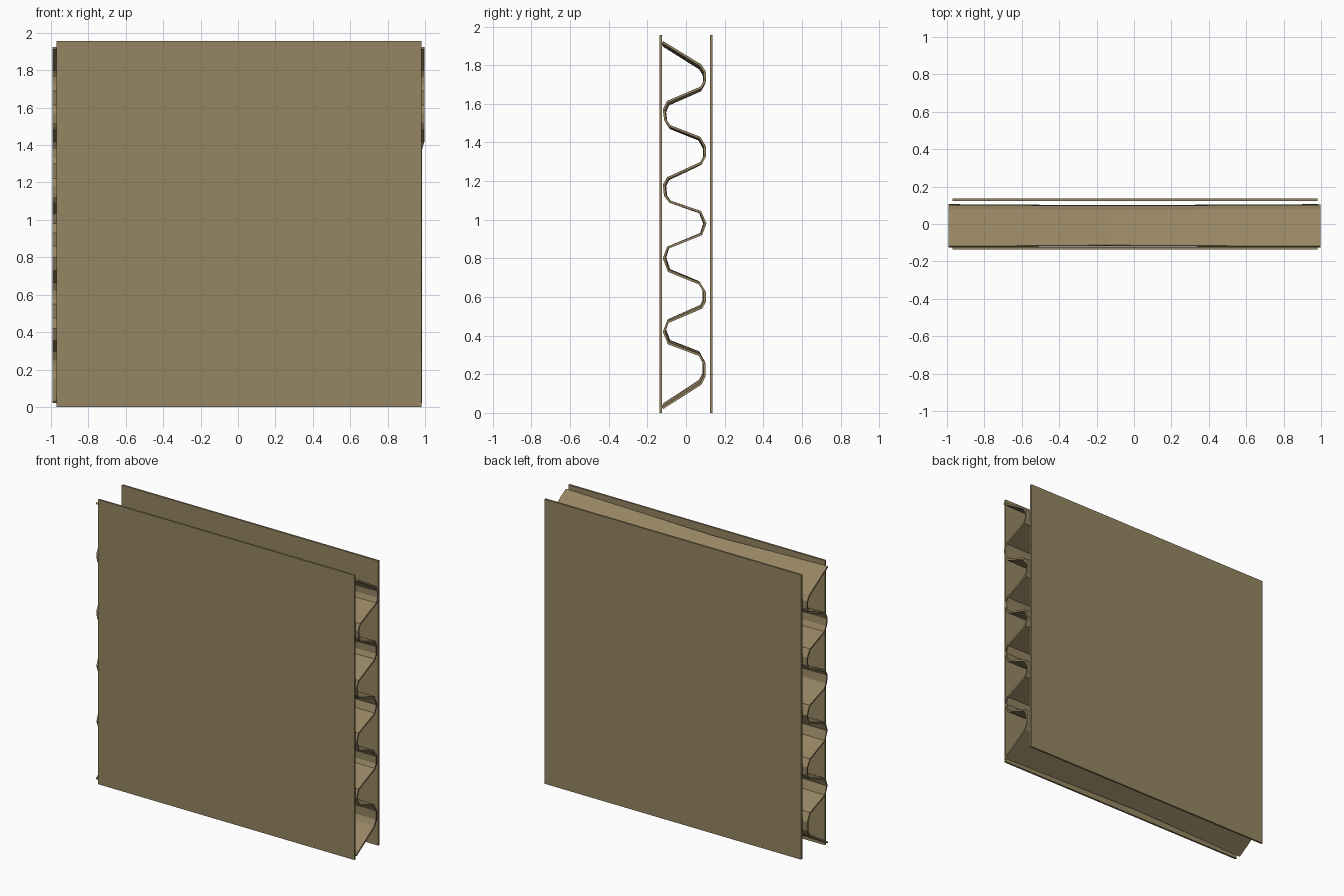
import bpy, bmesh
from mathutils import Vector

if "Cube" in bpy.data.objects:
    bpy.data.objects.remove(bpy.data.objects["Cube"])

card = bpy.data.materials.new("cardboard brown")
card.diffuse_color = (0.305, 0.235, 0.125, 1)
card.use_nodes = True
card.node_tree.nodes["Principled BSDF"].inputs["Base Color"].default_value = card.diffuse_color


def finish(name, bm):
    bmesh.ops.recalc_face_normals(bm, faces=bm.faces)
    mesh = bpy.data.meshes.new(name)
    bm.to_mesh(mesh)
    bm.free()
    mesh.materials.append(card)
    obj = bpy.data.objects.new(name, mesh)
    bpy.context.collection.objects.link(obj)
    return obj


def liner(name, y):
    bm = bmesh.new()
    bmesh.ops.create_cube(bm, size=1)
    for v in bm.verts:
        v.co = (v.co.x * 1.95 + 0.005, v.co.y * 0.013 + y, v.co.z * 1.956 + 0.978)
    return finish(name, bm)


# Flat outer sheets
liner("front_liner", -0.1295)
liner("back_liner", 0.1295)

# Centre line of the fluted sheet, (y, z) from top to bottom
path = [(-.122, 1.92), (.075, 1.80), (.097, 1.765), (.098, 1.72), (.08, 1.685),
        (-.095, 1.61), (-.114, 1.57), (-.108, 1.52), (-.085, 1.485),
        (.07, 1.425), (.097, 1.38), (.098, 1.33), (.08, 1.295),
        (-.095, 1.215), (-.114, 1.18), (-.108, 1.125), (-.085, 1.095),
        (.075, 1.04), (.10, .98), (.08, .925),
        (-.095, .855), (-.114, .80), (-.09, .735),
        (.07, .67), (.097, .625), (.097, .575), (.08, .545),
        (-.095, .47), (-.114, .42), (-.09, .36),
        (.07, .30), (.096, .25), (.096, .19), (.075, .15), (-.122, .025)]


def outline(half):
    """Closed ribbon profile around the centre line."""
    pts = [Vector(p) for p in path]
    sides = ([], [])
    for i, p in enumerate(pts):
        d = (pts[min(i + 1, len(pts) - 1)] - pts[max(i - 1, 0)]).normalized()
        n = Vector((-d.y, d.x)) * half
        sides[0].append(p + n)
        sides[1].append(p - n)
    return sides[0] + sides[1][::-1]


# Fluted middle sheet: lofted across x, sagging a little towards the middle
bm = bmesh.new()
rings = []
for x, zs, ys in ((-0.993, 1, 1), (-0.15, 0.98, 0.95), (0.985, 1, 1)):
    ring = []
    for y, z in outline(0.006):
        end = 0.012 if x > 0.9 and z > 1.4 else 0
        y = max(-0.128, y * ys)
        ring.append(bm.verts.new((x + end, y, 0.975 + (z - 0.975) * zs)))
    rings.append(ring)
n = len(rings[0])
for a, b in zip(rings, rings[1:]):
    for i in range(n):
        j = (i + 1) % n
        bm.faces.new((a[i], a[j], b[j], b[i]))
# End caps as strips of quads
for ring in (rings[0], rings[-1]):
    for i in range(n // 2 - 1):
        bm.faces.new((ring[i], ring[i + 1], ring[n - 2 - i], ring[n - 1 - i]))
finish("fluted_sheet", bm)
